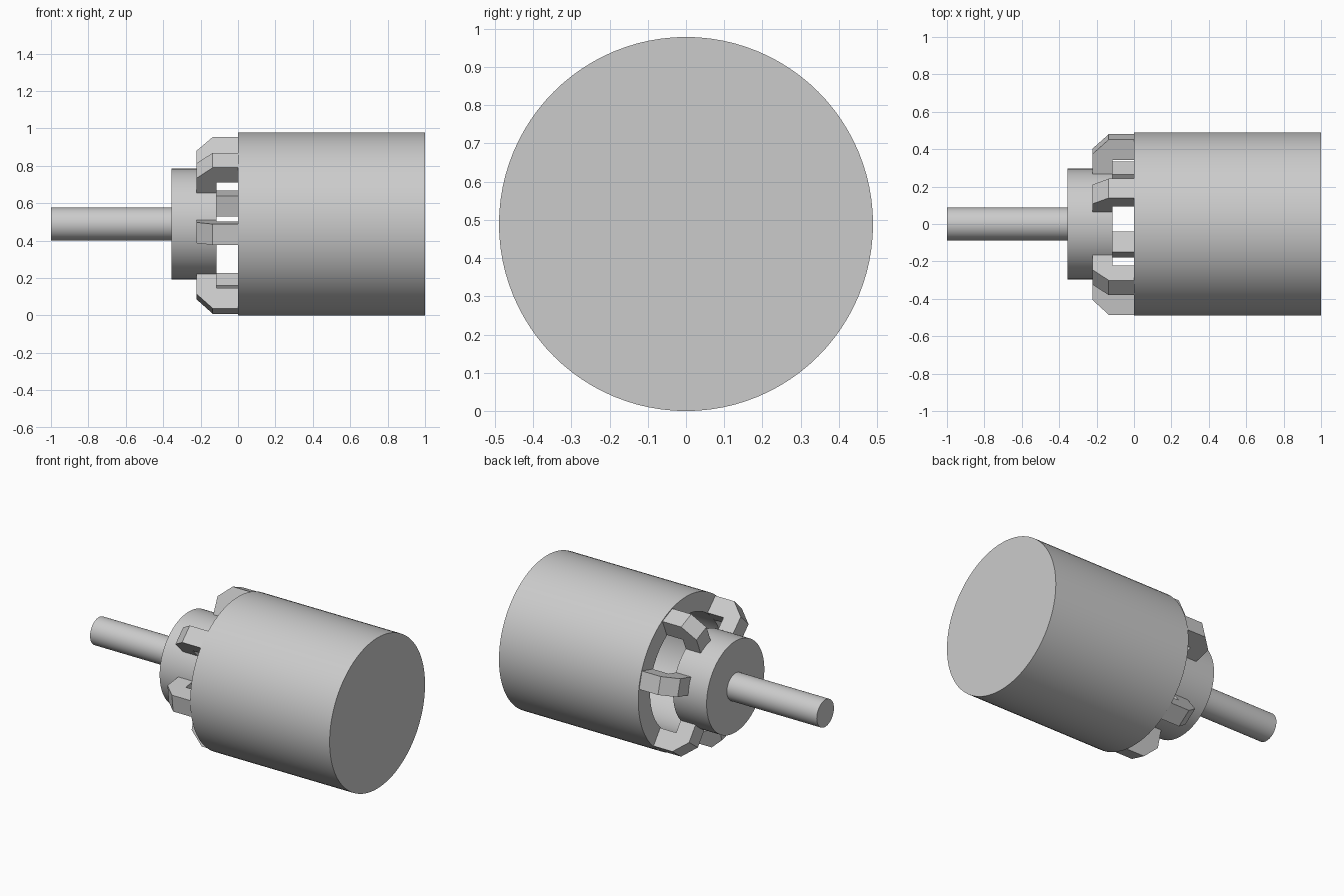
import bpy, bmesh, math

if "Cube" in bpy.data.objects:
    bpy.data.objects.remove(bpy.data.objects["Cube"])

AXIS_Z = 0.489   # height of the common axis, which runs along x


def finish(name, bm):
    bmesh.ops.recalc_face_normals(bm, faces=bm.faces)
    mesh = bpy.data.meshes.new(name)
    bm.to_mesh(mesh)
    bm.free()
    obj = bpy.data.objects.new(name, mesh)
    obj.location.z = AXIS_Z
    bpy.context.collection.objects.link(obj)
    return obj


def lathe(name, profile, sides=96):
    """Revolve (x, radius) points around the x axis, capping both ends."""
    bm = bmesh.new()
    rings = []
    for x, r in profile:
        rings.append([bm.verts.new((x, r * math.cos(2 * math.pi * i / sides),
                                    r * math.sin(2 * math.pi * i / sides)))
                      for i in range(sides)])
    for a, b in zip(rings, rings[1:]):
        for i in range(sides):
            j = (i + 1) % sides
            bm.faces.new((a[i], a[j], b[j], b[i]))
    bm.faces.new(rings[0])
    bm.faces.new(rings[-1])
    obj = finish(name, bm)
    bpy.ops.object.select_all(action='DESELECT')
    obj.select_set(True)
    bpy.context.view_layer.objects.active = obj
    bpy.ops.object.shade_smooth_by_angle(angle=math.radians(30))
    return obj


def bracket(name, profile, angle, width):
    """Extrude an (x, radius) hook profile sideways at an angle round the axis."""
    bm = bmesh.new()
    c, s = math.cos(angle), math.sin(angle)
    sides = []
    for t in (-width / 2, width / 2):
        sides.append([bm.verts.new((x, r * c - t * s, r * s + t * c)) for x, r in profile])
    a, b = sides
    n = len(profile)
    for i in range(n):
        j = (i + 1) % n
        bm.faces.new((a[i], a[j], b[j], b[i]))
    bm.faces.new(a)
    bm.faces.new(b)
    return finish(name, bm)


# Drum: thick-walled cup, open towards the shaft
lathe("drum", [(0.88, 0.368), (0, 0.368), (0, 0.489), (1, 0.489)])

# Collar and shaft
lathe("collar", [(-0.355, 0.296), (-0.115, 0.296)])
lathe("shaft", [(-1, 0.088), (-0.355, 0.088)], 64)

# Hooked brackets in three pairs, joining collar to drum rim
hook = [(0, 0.368), (0, 0.482), (-0.135, 0.482), (-0.222, 0.402),
        (-0.222, 0.28), (-0.115, 0.28), (-0.115, 0.368)]
for pair in range(3):
    for side, start in (("a", 15), ("b", 66.7)):
        bracket(f"bracket_{pair + 1}{side}", hook,
                math.radians(start + 120 * pair), 0.112)
